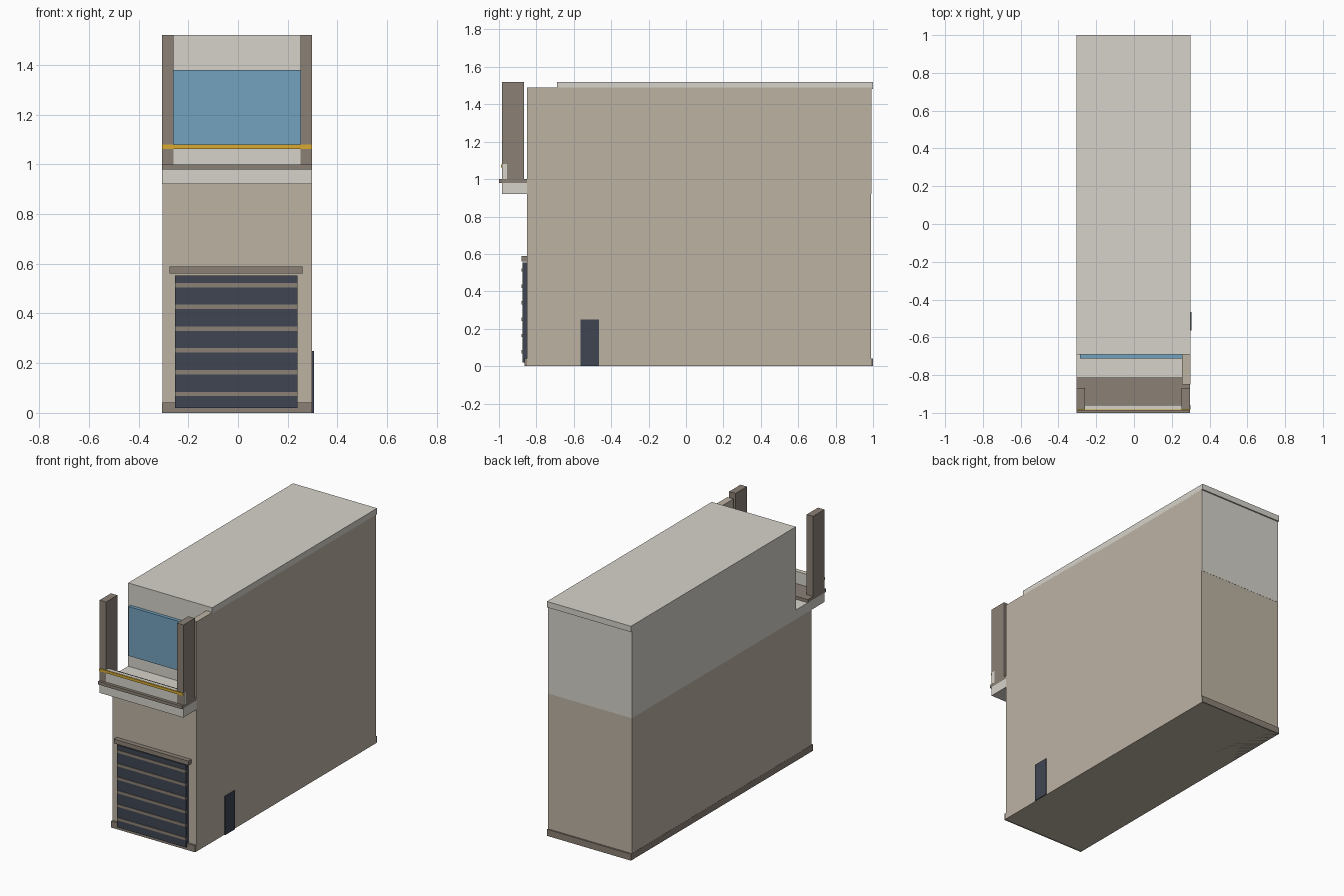
import bpy, bmesh

if "Cube" in bpy.data.objects:
    bpy.data.objects.remove(bpy.data.objects["Cube"])


def material(name, rgb):
    m = bpy.data.materials.new(name)
    m.diffuse_color = (*rgb, 1)
    m.use_nodes = True
    m.node_tree.nodes["Principled BSDF"].inputs["Base Color"].default_value = m.diffuse_color
    return m


BEIGE = material("beige_wall", (0.51, 0.45, 0.37))
PALE = material("pale_concrete", (0.67, 0.65, 0.59))
BROWN = material("brown_trim", (0.26, 0.22, 0.18))
NAVY = material("dark_metal", (0.05, 0.06, 0.085))
BLUE = material("blue_glass", (0.17, 0.36, 0.52))
YELLOW = material("yellow_paint", (0.68, 0.40, 0.03))


def box(name, x, y, z, mat):
    """Box given as (min, max) ranges on each axis."""
    bm = bmesh.new()
    bmesh.ops.create_cube(bm, size=1)
    for v in bm.verts:
        v.co = [r[0] if c < 0 else r[1] for c, r in zip(v.co, (x, y, z))]
    me = bpy.data.meshes.new(name)
    bm.to_mesh(me)
    bm.free()
    me.materials.append(mat)
    ob = bpy.data.objects.new(name, me)
    bpy.context.collection.objects.link(ob)
    return ob


L, R = -0.305, 0.297      # building sides
FRONT, BACK = -0.85, 0.99
RECESS = -0.69            # set-back upper front

# Lower storey and plinth
box("lower_storey", (L + 0.001, R + 0.001), (FRONT, BACK), (0, 0.925), BEIGE)
box("plinth", (L, R), (-0.864, 1.0), (0, 0.042), BROWN)

# Upper storey, open on the left of the terrace, with a wall on the right
box("floor_slab", (L, R), (-0.985, BACK + 0.001), (0.92, 0.98), PALE)
box("upper_storey", (L, R), (RECESS, BACK + 0.001), (0.98, 1.485), PALE)
box("right_side_wall", (0.255, R + 0.001), (FRONT, BACK), (0.92, 1.49), BEIGE)
box("roof_slab", (L, R + 0.001), (RECESS, 1.0), (1.482, 1.52), PALE)
box("upper_window", (-0.287, 0.255), (-0.712, RECESS), (1.06, 1.38), BLUE)

# Balcony
box("balcony_deck", (L, R), (-1.0, -0.813), (0.98, 1.0), BROWN)
for side, x in (("left", (L, L + 0.046)), ("right", (R - 0.046, R))):
    box("balcony_column_" + side, x, (-0.983, -0.867), (1.0, 1.52), BROWN)
box("balcony_parapet", (L, R + 0.001), (-0.981, -0.958), (1.0, 1.08), PALE)
box("balcony_rail", (L, R), (-0.988, -0.97), (1.062, 1.079), YELLOW)

# Garage door with horizontal ribs and lintel
box("garage_door", (-0.254, 0.24), (-0.875, FRONT), (0.02, 0.553), NAVY)
for i in range(6):
    z = 0.076 + 0.0876 * i
    box(f"garage_rib_{i + 1}", (-0.254, 0.24), (-0.879, -0.87),
        (z - 0.009, z + 0.009), BROWN)
box("garage_lintel", (-0.275, 0.26), (-0.88, FRONT), (0.56, 0.588), BROWN)

# Side door
box("side_door", (R - 0.005, 0.305), (-0.565, -0.465), (0, 0.25), NAVY)
